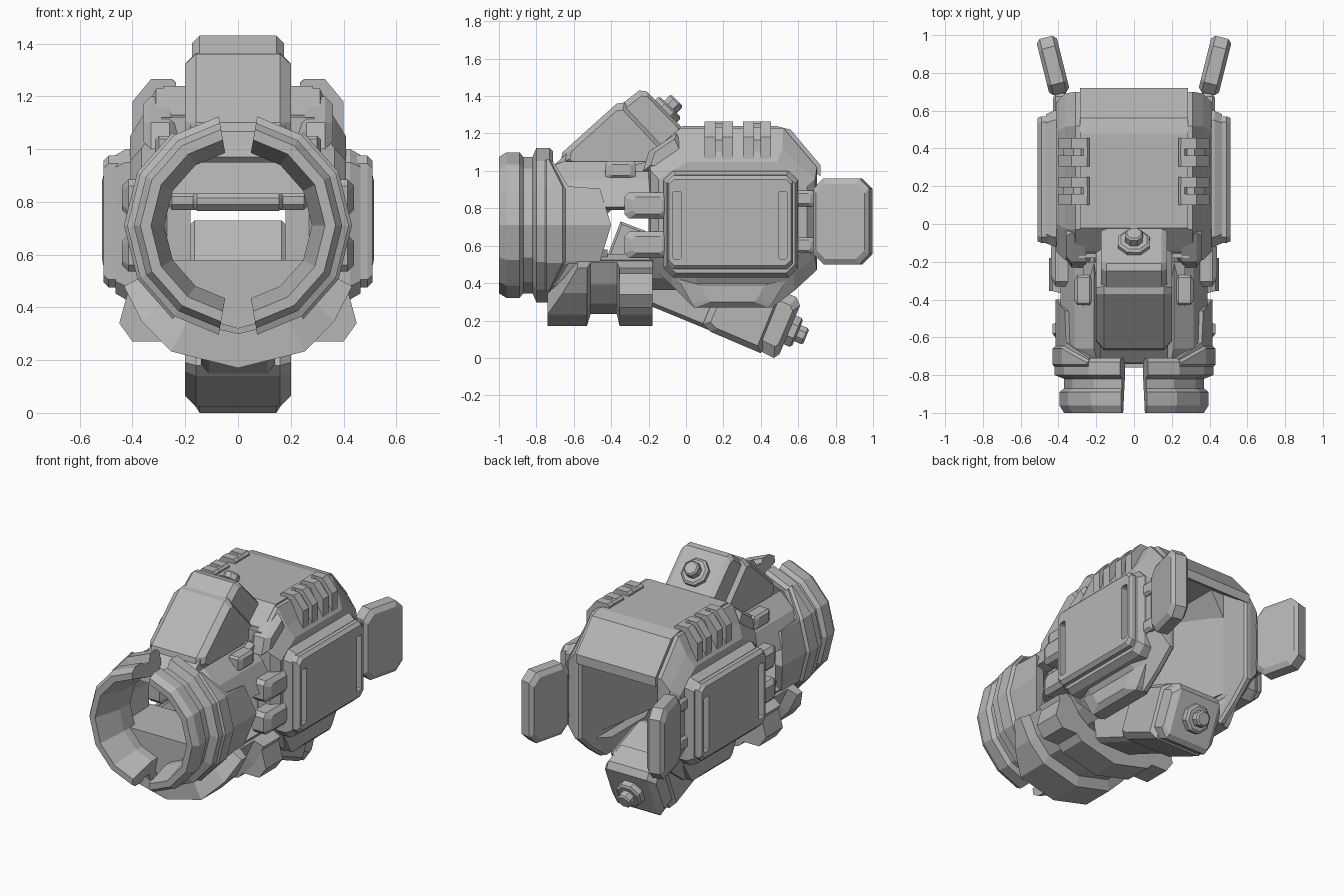
import bpy, bmesh
from math import sin, cos, radians
from mathutils import Vector, Matrix

cube = bpy.data.objects.get("Cube")
if cube:
    bpy.data.objects.remove(cube)

GREY = (0.47, 0.47, 0.47, 1)
grey = bpy.data.materials.new("plain_grey")
grey.use_nodes = True
grey.diffuse_color = GREY
shader = next(n for n in grey.node_tree.nodes if n.type == 'BSDF_PRINCIPLED')
shader.inputs["Base Color"].default_value = GREY
CENTRE_Z = 0.71


def build(name, loops, mirror=False, matrix=None):
    """Skin a row of equal closed loops, cap both ends."""
    bm = bmesh.new()
    rows = [[bm.verts.new(p) for p in loop] for loop in loops]
    for a, b in zip(rows, rows[1:]):
        for i in range(len(a)):
            j = (i + 1) % len(a)
            bm.faces.new((a[i], a[j], b[j], b[i]))
    bm.faces.new(rows[0])
    bm.faces.new(rows[-1])
    if matrix:
        bm.transform(matrix)
    bmesh.ops.recalc_face_normals(bm, faces=bm.faces)
    mesh = bpy.data.meshes.new(name)
    bm.to_mesh(mesh)
    bm.free()
    mesh.materials.append(grey)
    ob = bpy.data.objects.new(name, mesh)
    bpy.context.collection.objects.link(ob)
    if mirror:
        ob.modifiers.new("mirror", 'MIRROR')
    return ob


def loft(name, pts, stations, axis='x', mirror=False, matrix=None):
    """Outline repeated along an axis at (position, scale, second scale) stations."""
    us, vs = [p[0] for p in pts], [p[1] for p in pts]
    cu, cv = (min(us) + max(us)) / 2, (min(vs) + max(vs)) / 2
    loops = []
    for t, su, sv in stations:
        flat = [(cu + (u - cu) * su, cv + (v - cv) * sv) for u, v in pts]
        loops.append([(t, u, v) if axis == 'x' else (u, t, v) for u, v in flat])
    return build(name, loops, mirror, matrix)


def slab(name, pts, a, b, c=0.0, axis='x', mirror=False, matrix=None):
    """Extruded outline with chamfered ends."""
    us, vs = [p[0] for p in pts], [p[1] for p in pts]
    s = 1 - 2 * c / min(max(us) - min(us), max(vs) - min(vs))
    stations = [(a, s, s), (a + c, 1, 1), (b - c, 1, 1), (b, s, s)] if c else [(a, 1, 1), (b, 1, 1)]
    return loft(name, pts, stations, axis, mirror, matrix)


def octagon(y0, y1, z0, z1, c):
    return [(y0 + c, z0), (y1 - c, z0), (y1, z0 + c), (y1, z1 - c),
            (y1 - c, z1), (y0 + c, z1), (y0, z1 - c), (y0, z0 + c)]


def sweep(name, profile, angles, mirror=False):
    """Closed (y, radius) profile turned about the long axis; 0 degrees is up."""
    loops = []
    for a in angles:
        r = radians(a)
        loops.append([(d * sin(r), y, CENTRE_Z + d * cos(r)) for y, d in profile(a)])
    return build(name, loops, mirror)


def nut(name, centre, direction):
    """Stepped eight-sided bolt head."""
    turn = Vector(direction).to_track_quat('Z', 'Y').to_matrix().to_4x4()
    loops = []
    for r, h in ((.09, -.04), (.09, .035), (.075, .045), (.05, .045), (.05, .085), (.04, .095)):
        loops.append([(r * cos(radians(a)), r * sin(radians(a)), h) for a in range(22, 382, 45)])
    build(name, loops, matrix=Matrix.Translation(centre) @ turn)


# Split muzzle ring
ring = [(-1, .33), (-1, .37), (-.96, .395), (-.89, .395), (-.87, .37), (-.82, .37),
        (-.80, .42), (-.73, .42), (-.71, .40), (-.71, .28), (-.82, .28)]
sweep("front_ring", lambda a: ring, (10, 35, 62, 90, 118, 145, 170), True)

# Pointed side wings with a raised, tapering collar
ends = {35: -.71, 60: -.63, 62: -.46, 90: -.40, 118: -.46, 120: -.63, 145: -.71}
sweep("side_wing", lambda a: [(-.75, .35), (-.75, .415), (ends[a], .415), (ends[a], .36)],
      list(ends), True)

def collar(a):
    back = -.645 if 60 < a < 120 else -.72
    return [(-.755, .38), (-.755, .42), (-.745, .432), (back - .015, .432), (back, .415), (back, .38)]

sweep("wing_collar", collar, (35, 62, 90, 118, 145), True)

# Grooved lower guard
def guard(a):
    t = max(0, (abs(a - 180) - 28) / 34)
    r = .54 - .05 * t
    front = -.74 + .16 * t
    return [(front, .41), (front, r), (-.53, r), (-.51, r - .065),
            (-.37, r - .065), (-.355, r), (-.18, r), (-.18, .41)]

sweep("lower_guard", guard, (118, 135, 152, 180, 208, 225, 242))
slab("guard_flare", [(.24, .27), (.40, .27), (.45, .34), (.42, .45), (.38, .5), (.3, .5)],
     -.355, -.18, 0, 'y', True)

# Floor inside the ring, tilted rest and hand bar
slab("inner_floor", [(-.34, .58), (.34, .58), (.26, .39), (0, .32), (-.26, .39)], -.76, -.42, 0, 'y')
slab("tilted_rest", [(-.43, .52), (-.35, .73), (-.22, .68), (-.12, .45), (-.3, .40)], -.18, .18, .015)
slab("hand_bar", octagon(-.50, -.40, .77, .84, .02), -.27, .27, .02)
slab("hand_bar_grip", octagon(-.53, -.42, .765, .84, .025), -.17, .17, .015)

# Upper arm
slab("upper_arm_neck", [(-.74, .97), (-.73, 1.01), (-.64, 1.09), (-.2, 1.1), (-.2, .95), (-.72, .95)],
     -.18, .18)
slab("upper_inner_plate", [(-.63, .83), (-.61, .96), (-.2, 1.05), (-.2, .83)], -.27, .27)
slab("upper_arm", [(-.67, 1.05), (-.66, 1.1), (-.37, 1.36), (-.33, 1.365), (-.08, 1.10), (-.3, .88), (-.5, .92)],
     -.2, .2, .04)
slab("upper_arm_cap", [(-.36, 1.345), (-.25, 1.43), (-.21, 1.425), (-.01, 1.22), (-.02, 1.18), (-.13, 1.09)],
     -.175, .175, .03)
nut("upper_nut", (0, -.115, 1.31), (0, .7, .71))

# Lower arm
slab("lower_arm_neck", [(-.25, .5), (-.22, .29), (.12, .15), (.25, .4), (-.02, .5)], -.14, .14, .03)
slab("lower_arm", [(.09, .18), (.13, .14), (.40, .025), (.53, .345), (.25, .45), (.2, .44)], -.2, .2, .04)
slab("lower_arm_cap", [(.36, .055), (.47, 0), (.50, .02), (.61, .28), (.59, .325), (.46, .38)],
     -.185, .185, .04)
nut("lower_nut", (0, .555, .15), (0, .92, -.39))

# Top shell bridging the pods, with sloped inside corners
slab("top_shell", [(-.18, 1.1), (-.02, 1.24), (.48, 1.24), (.56, 1.22), (.72, 1.03), (.72, .97),
                   (.5, 1.12), (0, 1.12)], -.285, .285)
slab("shell_corner", [(.17, 1.13), (.29, 1.13), (.29, .93)], -.15, .5, 0, 'y', True)

# Side pods, sloping at shoulder and belly, with walls narrowing inside
pod = [(-.2, .5), (-.2, 1.08), (-.03, 1.23), (.52, 1.23), (.70, 1.02), (.70, .47),
       (.58, .36), (.46, .27), (.04, .27), (-.08, .39)]
loft("side_pod", pod, [(.27, .97, .97), (.285, 1, 1), (.31, 1, 1), (.365, .98, .77), (.41, .88, .62)],
     mirror=True)
wall = [(.29, .6), (.25, .4), (.19, .02), (.18, -.18), (.29, -.18)]
build("inner_wall", [[(x, y, z) for x, y in wall] for z in (.45, 1.12)], True)
slab("belly_block", [(.03, .29), (.05, .27), (.44, .27), (.46, .29), (.54, .42), (-.04, .42)],
     .24, .385, .03, mirror=True)

# Framed outer panel with two upright slots
loft("panel_frame", octagon(-.12, .60, .43, 1.0, .05), [(.36, 1, 1), (.425, 1, 1), (.465, .95, .92)],
     mirror=True)
panel = loft("outer_panel", octagon(-.10, .57, .475, .975, .03),
             [(.42, 1, 1), (.49, 1, 1), (.51, .975, .92)])
for y in (-.048, .518):
    cutter = slab("slot_cutter", octagon(y - .024, y + .024, .53, .89, .008), .465, .6)
    cutter.hide_render = True
    cut = panel.modifiers.new("slot", 'BOOLEAN')
    cut.operation, cut.solver, cut.object = 'DIFFERENCE', 'EXACT', cutter
    graph = bpy.context.evaluated_depsgraph_get()
    panel.data = bpy.data.meshes.new_from_object(panel.evaluated_get(graph))
    panel.modifiers.clear()
    bpy.data.objects.remove(cutter)
panel.modifiers.new("mirror", 'MIRROR')

# Slotted clips over the pod shoulders
rail = [(.235, 1.25), (.25, 1.265), (.33, 1.265), (.40, 1.18), (.40, 1.05), (.38, 1.02), (.33, 1.02),
        (.33, 1.12), (.235, 1.18)]
core = [(.24, 1.235), (.32, 1.235), (.375, 1.165), (.375, 1.04), (.32, 1.04), (.32, 1.1), (.24, 1.16)]
for y in (.175, .38):
    for side in (-1, 1):
        mid = y + side * .046
        slab("clip_rail", rail, mid - .029, mid + .029, 0, 'y', True)
    slab("clip_core", core, y - .03, y + .03, 0, 'y', True)
    slab("clip_top_end", octagon(.235, .28, 1.18, 1.264, .012), y - .03, y + .03, 0, 'y', True)
    slab("clip_low_end", octagon(.33, .398, 1.022, 1.08, .012), y - .03, y + .03, 0, 'y', True)

# Curved struts and couplings between the front and the pods
sweep("upper_strut", lambda a: [(-.72, .33), (-.72, .37), (-.66, .40), (-.15, .40), (-.15, .33)],
      (32, 52, 76), True)
sweep("lower_strut", lambda a: [(-.5, .33), (-.5, .40), (.0, .40), (.0, .33)], (118, 135, 150), True)
slab("strut_block", octagon(-.43, -.27, .96, 1.05, .012), .22, .315, .015, mirror=True)
for z in (.535, .745):
    slab("coupling", octagon(-.33, -.08, z, z + .14, .025), .31, .44, .025, mirror=True)
slab("shoulder_wedge", [(-.23, 1.0), (-.2, 1.1), (-.05, 1.2), (.05, 1.0)], .23, .36, .03, mirror=True)

# Rear flaps on hinges
hang = Matrix.Translation((.392, .69, 0)) @ Matrix.Rotation(radians(-14), 4, 'Z')
slab("rear_flap", octagon(0, .307, .50, .96, .055), -.055, .055, .02, mirror=True, matrix=hang)
for z in (.56, .81):
    slab("hinge_lug", octagon(.55, .69, z, z + .085, .015), .35, .43, .015, mirror=True)
    slab("hinge_pin", octagon(.66, .75, z + .015, z + .07, .01), .36, .42, .01, mirror=True)
